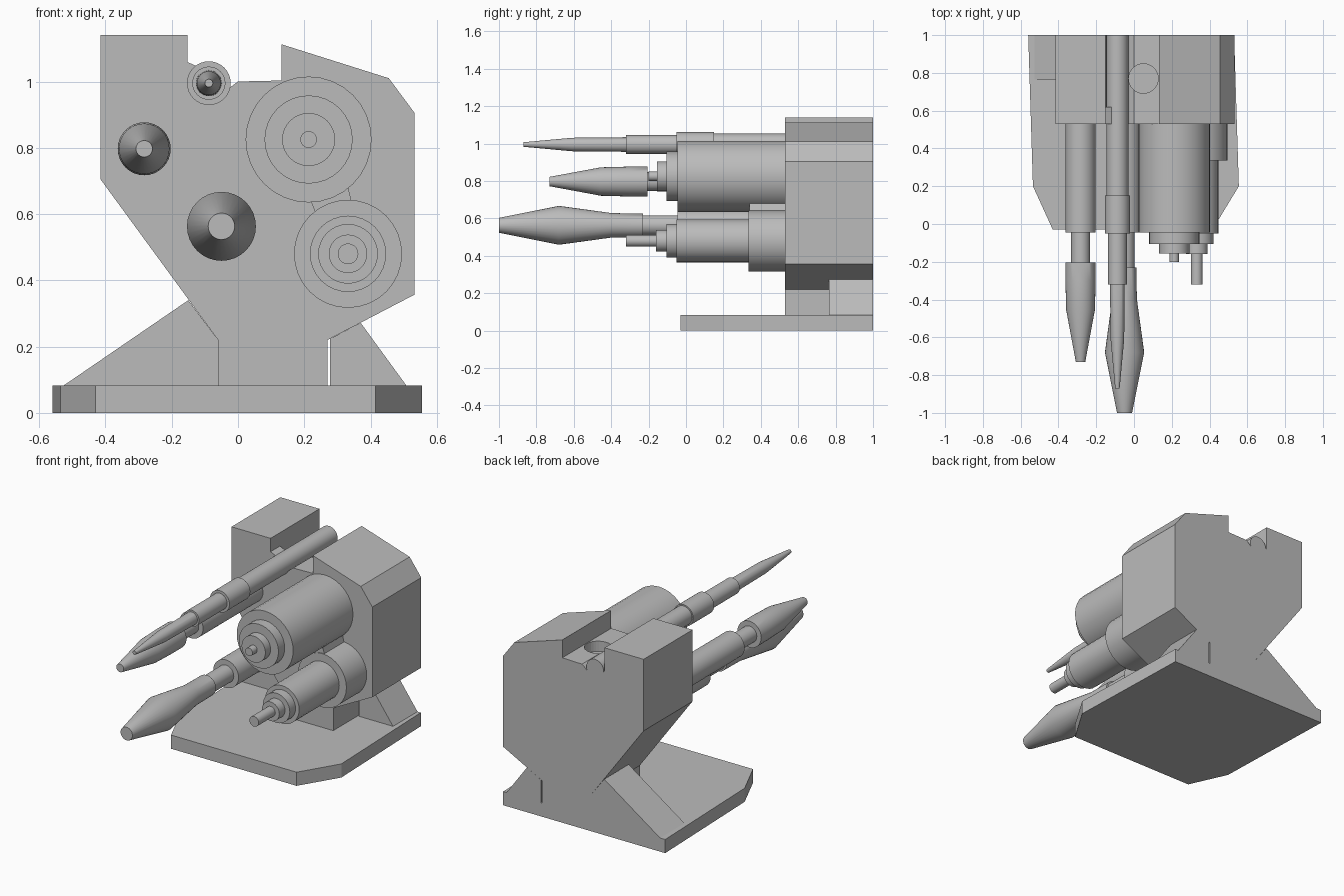
import bpy, bmesh, math
from mathutils import Matrix

cube = bpy.data.objects.get("Cube")
if cube:
    bpy.data.objects.remove(cube, do_unlink=True)

# One plain grey for everything
grey = bpy.data.materials.new("plain_grey")
grey.use_nodes = True
colour = (0.5, 0.5, 0.5, 1)
grey.diffuse_color = colour
grey.node_tree.nodes["Principled BSDF"].inputs["Base Color"].default_value = colour


def finish(name, bm, smooth=False):
    bmesh.ops.recalc_face_normals(bm, faces=bm.faces)
    mesh = bpy.data.meshes.new(name)
    bm.to_mesh(mesh)
    bm.free()
    mesh.materials.append(grey)
    ob = bpy.data.objects.new(name, mesh)
    bpy.context.collection.objects.link(ob)
    bpy.ops.object.select_all(action='DESELECT')
    ob.select_set(True)
    bpy.context.view_layer.objects.active = ob
    if smooth:
        bpy.ops.object.shade_smooth_by_angle(angle=math.radians(30))
    return ob


def prism(name, start, depth):
    """Extrude an outline of 3D points along the depth vector."""
    bm = bmesh.new()
    face = bm.faces.new([bm.verts.new(p) for p in start])
    res = bmesh.ops.extrude_face_region(bm, geom=[face], use_keep_orig=True)
    moved = [g for g in res["geom"] if isinstance(g, bmesh.types.BMVert)]
    bmesh.ops.translate(bm, verts=moved, vec=depth)
    return finish(name, bm)


def side_prism(name, outline, y0, y1):
    return prism(name, [(x, y0, z) for x, z in outline], (0, y1 - y0, 0))


def turned(name, x, z, profile, sides=32):
    """Lathe a list of (y, radius) steps around an axis along y."""
    bm = bmesh.new()
    rings = []
    for y, r in profile:
        rings.append([bm.verts.new((x + r * math.cos(a), y, z + r * math.sin(a)))
                      for a in (math.tau * i / sides for i in range(sides))])
    for a, b in zip(rings, rings[1:]):
        for i in range(sides):
            j = (i + 1) % sides
            bm.faces.new((a[i], a[j], b[j], b[i]))
    bm.faces.new(rings[0])
    bm.faces.new(rings[-1])
    return finish(name, bm, smooth=True)


def steps(*sections):
    """Turn (front, back, radius) sections into a stepped profile."""
    return [p for front, back, r in sections for p in ((front, r), (back, r))]


# Base plate with chamfered front corners
base = [(-.56, 1), (-.535, .2), (-.43, -.03), (.415, -.03), (.555, .2), (.53, 1)]
prism("base_plate", [(x, y, 0) for x, y in base], (0, 0, .083))

# Main housing: angular block, narrow pedestal and channel on top
housing = side_prism("housing", [
    (-.415, 1.14), (-.152, 1.14), (-.152, 1.0), (-.125, .955), (-.05, .955),
    (-.02, .985), (0, 1.0), (.132, 1.003), (.132, 1.112), (.455, 1.01),
    (.533, .905), (.533, .357), (.27, .22), (.27, .08), (-.06, .08),
    (-.06, .22), (-.415, .705)], .53, 1)

# Round recess in the channel floor
bm = bmesh.new()
bmesh.ops.create_cone(bm, cap_ends=True, segments=32, radius1=.078, radius2=.078,
                      depth=.2, matrix=Matrix.Translation((.05, .77, 1.04)))
cutter = finish("recess_cutter", bm)
cutter.hide_render = True
cut = housing.modifiers.new("recess", 'BOOLEAN')
cut.operation = 'DIFFERENCE'
cut.solver = 'EXACT'
cut.object = cutter
bpy.context.view_layer.objects.active = housing
bpy.ops.object.modifier_apply(modifier=cut.name)
bpy.data.objects.remove(cutter, do_unlink=True)

# Rear struts
side_prism("right_strut", [(-.53, .08), (-.06, .08), (-.06, .22), (-.15, .34)], .765, 1)
side_prism("left_strut", [(.277, .08), (.51, .08), (.37, .272), (.277, .223)], .765, 1)

# Wedge filling the gap beside the top barrel
side_prism("channel_wedge", [(-.155, 1.06), (-.1, 1.035), (-.1, .98), (-.155, .98)], .53, .62)

# Large stepped drum
turned("large_drum", .213, .825, steps(
    (-.2, -.155, .025), (-.155, -.105, .08), (-.105, -.045, .133), (-.045, .54, .19)))

# Lower stepped drum
turned("lower_drum", .332, .48, steps(
    (-.32, -.16, .031), (-.16, -.105, .058), (-.105, -.05, .09),
    (-.05, .335, .115), (.335, .54, .163)))

# Web joining the two drums
side_prism("drum_web", [(.215, .65), (.33, .69), (.345, .63), (.235, .6)], .34, .54)

# Barrels with tapered muzzles
turned("upper_barrel", -.283, .797,
       [(-.73, .025), (-.455, .076), (-.3, .08)]
       + steps((-.205, -.205, .08), (-.205, -.045, .05), (-.045, .54, .08)))
turned("middle_barrel", -.05, .563,
       [(-1, .04), (-.68, .104), (-.395, .065)]
       + steps((-.23, -.23, .063), (-.23, -.045, .053), (-.045, .54, .085)))
turned("top_barrel", -.088, .995,
       [(-.87, .012), (-.61, .036)]
       + steps((-.32, -.32, .039), (-.32, -.05, .05), (-.05, .15, .066), (.15, 1, .058)))
